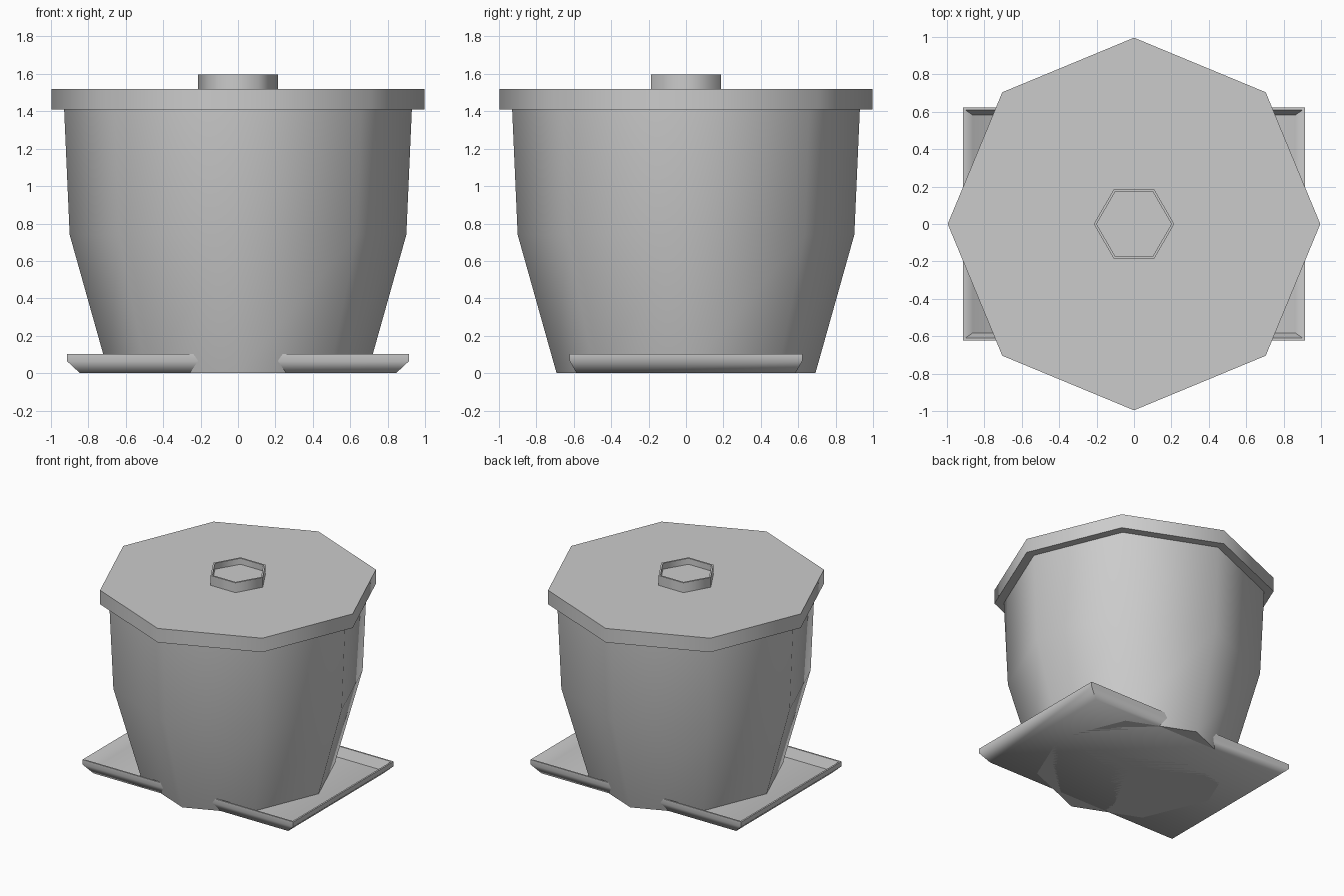
import bpy, math

cube = bpy.data.objects.get("Cube")
if cube:
    bpy.data.objects.remove(cube, do_unlink=True)

grey = bpy.data.materials.new("plain grey")
grey.use_nodes = True
grey.diffuse_color = (0.6, 0.6, 0.6, 1)
grey.node_tree.nodes["Principled BSDF"].inputs["Base Color"].default_value = (0.6, 0.6, 0.6, 1)


def loft(name, rings):
    """Skin a list of equal-sized rings and cap both ends."""
    n = len(rings[0])
    verts = [v for ring in rings for v in ring]
    faces = [(k * n + i, k * n + (i + 1) % n, (k + 1) * n + (i + 1) % n, (k + 1) * n + i)
             for k in range(len(rings) - 1) for i in range(n)]
    faces.append(tuple(reversed(range(n))))
    faces.append(tuple(range(len(verts) - n, len(verts))))
    mesh = bpy.data.meshes.new(name)
    mesh.from_pydata(verts, [], faces)
    mesh.materials.append(grey)
    obj = bpy.data.objects.new(name, mesh)
    bpy.context.collection.objects.link(obj)
    bpy.ops.object.select_all(action="DESELECT")
    obj.select_set(True)
    bpy.context.view_layer.objects.active = obj
    bpy.ops.object.shade_smooth_by_angle(angle=math.radians(65))
    return obj


def turned(name, sides, profile):
    """Faceted turned part from (radius, height) pairs."""
    angles = [math.tau * i / sides for i in range(sides)]
    return loft(name, [[(r * math.cos(a), r * math.sin(a), z) for a in angles]
                       for r, z in profile])


def rectangular(name, profile):
    """Rectangular part from (half width, half depth, height) triples."""
    corners = [(-1, -1), (1, -1), (1, 1), (-1, 1)]
    return loft(name, [[(sx * x, sy * y, z) for sx, sy in corners] for x, y, z in profile])


# Tapering tub
turned("tub", 8, [(0.692, 0), (0.9, 0.74), (0.93, 1.42)])

# Overhanging lid
turned("lid", 8, [(0.996, 1.41), (0.996, 1.52)])

# Six-sided knob with a shallow recess in its top
turned("lid_knob", 6, [(0.215, 1.515), (0.215, 1.597), (0.2, 1.597), (0.2, 1.55)])

# Drip tray: flared outside, narrow rim, sloping inside wall and floor
rectangular("drip_tray", [(0.845, 0.585, 0), (0.915, 0.622, 0.065), (0.915, 0.622, 0.103),
                          (0.902, 0.61, 0.103), (0.862, 0.582, 0.03)])
